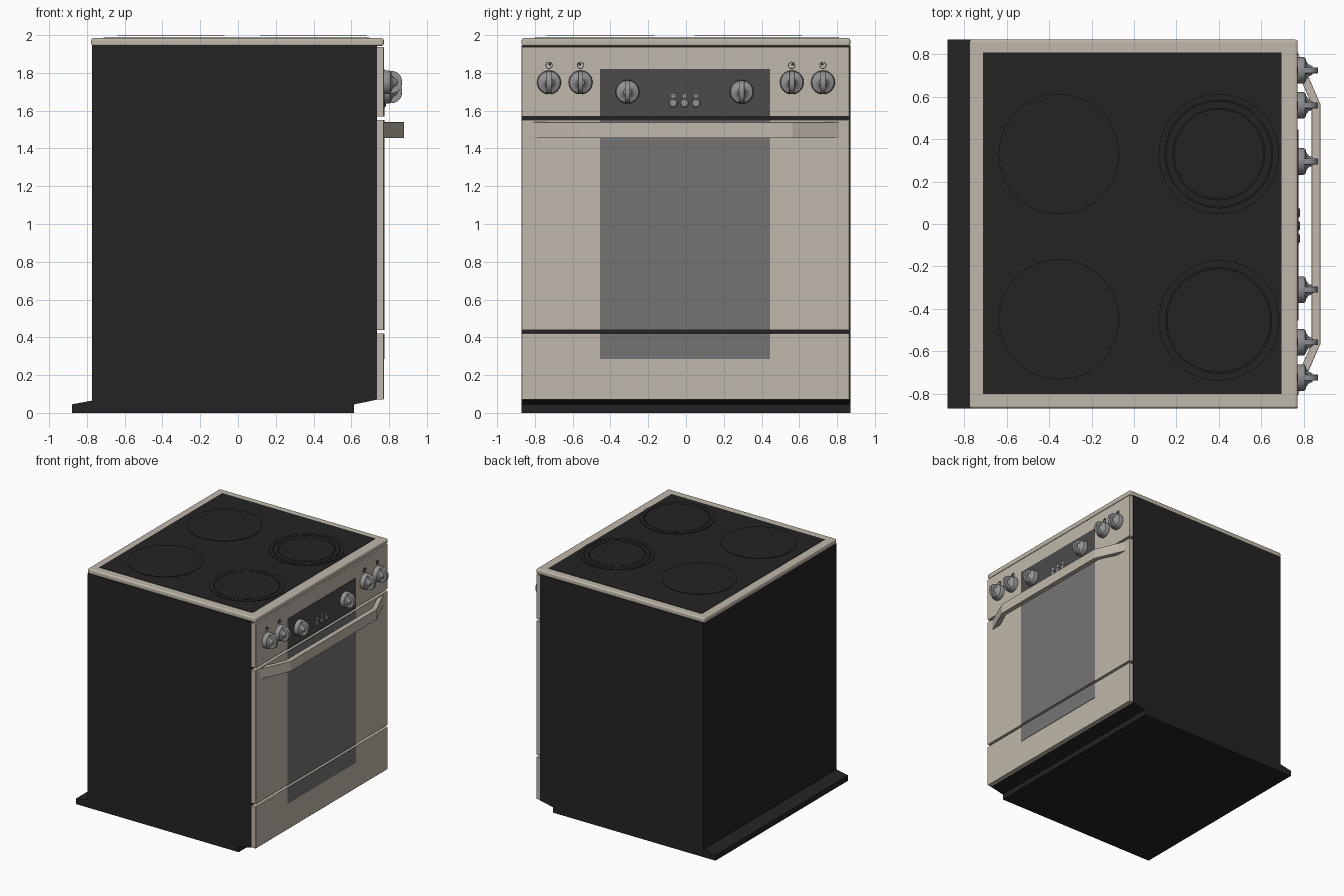
import bpy, bmesh, math
from mathutils import Matrix, Vector

if "Cube" in bpy.data.objects:
    bpy.data.objects.remove(bpy.data.objects["Cube"])


def material(name, r, g, b):
    m = bpy.data.materials.new(name)
    m.use_nodes = True
    m.diffuse_color = (r, g, b, 1)
    m.node_tree.nodes["Principled BSDF"].inputs["Base Color"].default_value = (r, g, b, 1)
    return m


BEIGE = material("beige enamel", 0.53, 0.475, 0.405)
BLACK = material("black", 0.017, 0.017, 0.017)
GLASS = material("grey window glass", 0.175, 0.175, 0.175)
DISPLAY = material("dark display glass", 0.07, 0.07, 0.07)
METAL = material("grey metal", 0.29, 0.29, 0.29)
WHITE = material("white mark", 0.75, 0.75, 0.75)


def finish(name, bm, mat, smooth=False, bevel=0):
    bmesh.ops.recalc_face_normals(bm, faces=bm.faces)
    me = bpy.data.meshes.new(name)
    bm.to_mesh(me)
    bm.free()
    me.materials.append(mat)
    ob = bpy.data.objects.new(name, me)
    bpy.context.collection.objects.link(ob)
    if bevel:
        mod = ob.modifiers.new("edge", "BEVEL")
        mod.width, mod.segments = bevel, 3
    if smooth:
        bpy.context.view_layer.objects.active = ob
        ob.select_set(True)
        bpy.ops.object.shade_smooth_by_angle(angle=math.radians(35))
        ob.select_set(False)
    return ob


def box(name, x, y, z, mat, bevel=0):
    bm = bmesh.new()
    bmesh.ops.create_cube(bm, size=1)
    for v in bm.verts:
        v.co = [lo + (c + 0.5) * (hi - lo) for c, (lo, hi) in zip(v.co, (x, y, z))]
    return finish(name, bm, mat, bevel=bevel)


def prism(name, points, depth, mat, smooth=False, bevel=0):
    """Extrude a closed outline of 3D points along a vector."""
    bm = bmesh.new()
    face = bm.faces.new([bm.verts.new(p) for p in points])
    ext = bmesh.ops.extrude_face_region(bm, geom=[face])["geom"]
    bmesh.ops.translate(bm, vec=depth, verts=[g for g in ext if isinstance(g, bmesh.types.BMVert)])
    return finish(name, bm, mat, smooth, bevel)


def lathe(name, profile, centre, axis, mat, closed=False, steps=48):
    """Spin (radius, height) pairs round the x or z axis."""
    bm = bmesh.new()
    verts = [bm.verts.new((r, 0, h)) for r, h in profile]
    edges = [bm.edges.new(p) for p in zip(verts, verts[1:])]
    if closed:
        edges.append(bm.edges.new((verts[-1], verts[0])))
    bmesh.ops.spin(bm, geom=verts + edges, cent=(0, 0, 0), axis=(0, 0, 1),
                   angle=math.tau, steps=steps, use_duplicate=False)
    bmesh.ops.remove_doubles(bm, verts=bm.verts, dist=0.0002)
    if axis == "x":
        bm.transform(Matrix.Rotation(math.pi / 2, 4, "Y"))
    bm.transform(Matrix.Translation(centre))
    return finish(name, bm, mat, True)


def disc(name, r, h, centre, axis, mat):
    return lathe(name, [(0, 0), (r, 0), (r, h), (0, h)], centre, axis, mat)


def ring(name, r0, r1, h, centre, axis, mat):
    return lathe(name, [(r0, 0), (r1, 0), (r1, h), (r0, h)], centre, axis, mat, True)


W = 0.87            # half width
FRONT = 0.772       # front surface of the panels

# Cabinet with recessed toe and sloping rear foot
side = [(-0.88, 0), (0.615, 0), (0.615, 0.045), (0.735, 0.07),
        (0.735, 1.945), (-0.772, 1.945), (-0.772, 0.065), (-0.88, 0.045)]
prism("cabinet", [(x, -W, z) for x, z in side], (0, 2 * W, 0), BLACK)

# Front panels with dark gaps between them
for name, lo, hi in (("drawer_front", 0.07, 0.42), ("oven_door", 0.438, 1.55),
                     ("control_panel", 1.568, 1.938)):
    box(name, (0.73, FRONT), (-W, 0.866), (lo, hi), BEIGE, 0.004)

# Glass running down the middle of all three panels
for name, lo, hi, mat in (("drawer_glass", 0.285, 0.42, GLASS),
                          ("door_window", 0.438, 1.55, GLASS),
                          ("display_glass", 1.568, 1.82, DISPLAY)):
    box(name, (FRONT - 0.003, FRONT + 0.003), (-0.455, 0.445), (lo, hi), mat)

# Hob top
box("hob_frame", (-0.777, 0.772), (-W, W), (1.942, 1.984), BEIGE, 0.012)
box("hob_glass", (-0.712, 0.695), (-0.802, 0.81), (1.98, 1.987), BLACK)

# Cooking zones: thin plates with concentric outlines
for i, (x, y, radii) in enumerate(((-0.355, 0.33, [0.284]), (-0.355, -0.45, [0.284]),
                                   (0.4, 0.33, [0.284, 0.25, 0.212]),
                                   (0.4, -0.455, [0.284, 0.245]))):
    inner = radii[1:] + [0]
    for r, r_in in zip(radii, inner):
        c = (x, y, 1.997)
        if r_in:
            ring(f"cooking_ring_{i}", r_in + 0.004, r, 0.003, c, "z", BLACK)
        else:
            disc(f"cooking_zone_{i}", r, 0.003, c, "z", BLACK)

# Door handle, one bent flat bar
half = [(0.77, 0.815), (0.88, 0.565), (0.838, 0.565), (0.77, 0.72)]
(a, b, c, d) = half
bar = [a, b, (b[0], -b[1]), (a[0], -a[1]), (d[0], -d[1]), (c[0], -c[1]), c, d]
prism("door_handle", [(x, y, 1.455) for x, y in bar], (0, 0, 0.085), BEIGE, bevel=0.003)

# Knobs: flared base plus an upright rounded grip
flare = [(0, 0), (0.063, 0), (0.063, 0.028), (0.058, 0.036), (0.04, 0.042),
         (0.028, 0.052), (0.02, 0.07), (0, 0.075)]
for i, (y, z) in enumerate(((-0.725, 1.75), (-0.558, 1.75), (-0.31, 1.7),
                            (0.295, 1.7), (0.56, 1.75), (0.725, 1.75))):
    lathe(f"knob_base_{i}", flare, (FRONT, y, z), "x", METAL)
    grip = []
    for k in range(17):
        t = math.pi * k / 16
        grip.append((FRONT + 0.022 + 0.075 * math.sin(t) ** 0.7, y - 0.014, z + 0.061 * math.cos(t)))
    prism(f"knob_grip_{i}", grip, (0, 0.028, 0), METAL, True, 0.004)
    if z > 1.72:
        # Zone indicator above each outer knob
        mark = (FRONT - 0.001, y, z + 0.09)
        ring(f"indicator_ring_{i}", 0.015, 0.019, 0.003, mark, "x", BLACK)
        disc(f"indicator_dot_{i}", 0.007, 0.003, Vector(mark) + Vector((0, 0.004 * (-1) ** i, 0.005)),
             "x", BLACK)

# Push buttons on the display
for i, y in enumerate((-0.068, -0.008, 0.053)):
    lathe(f"button_{i}", [(0, 0), (0.023, 0), (0.023, 0.006), (0.018, 0.01), (0, 0.011)],
          (FRONT, y, 1.64), "x", METAL)
    ring(f"button_mark_{i}", 0.005, 0.009, 0.002, (FRONT + 0.002, y, 1.678), "x", WHITE)
